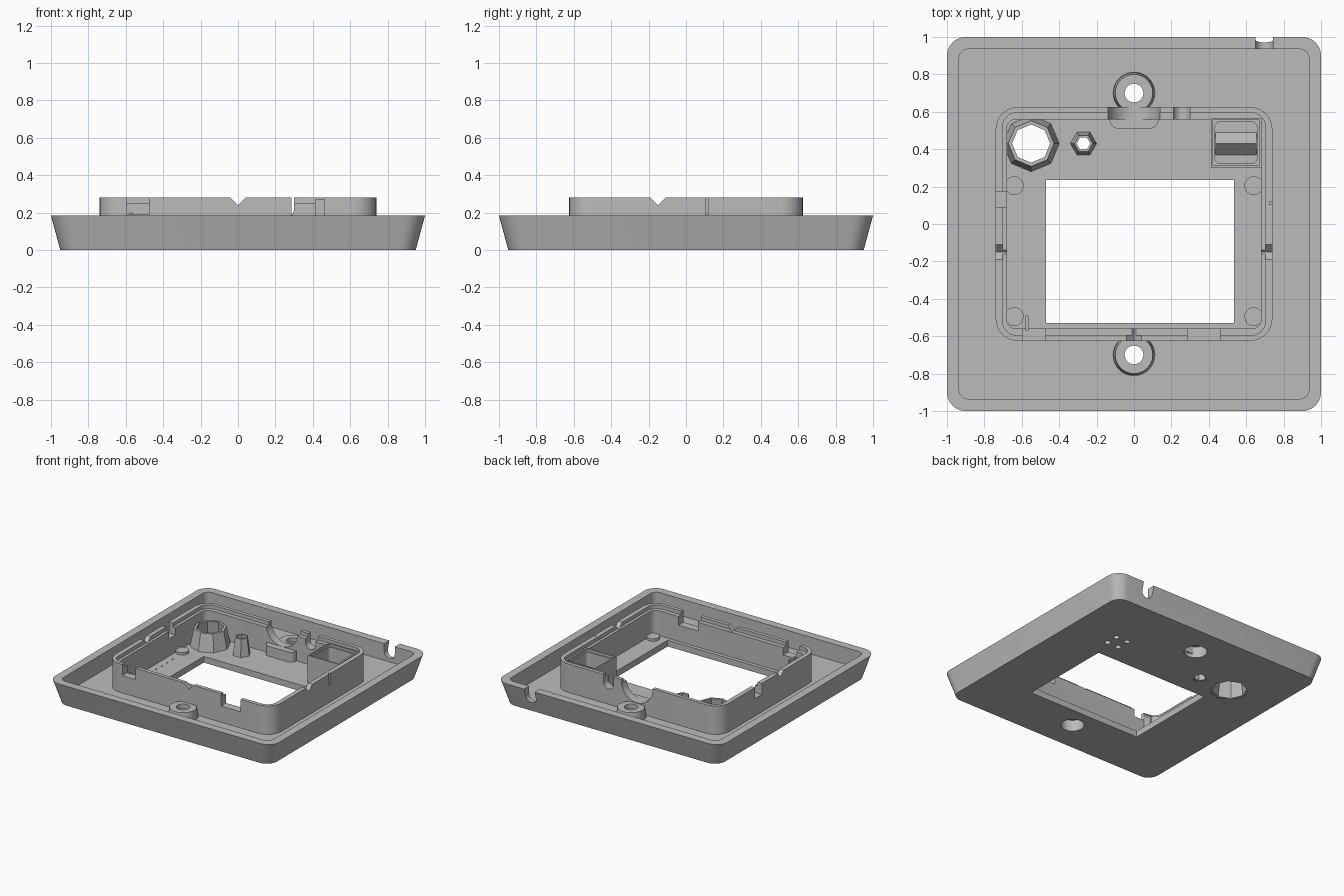
import bpy, bmesh, math
from mathutils import Matrix

if "Cube" in bpy.data.objects:
    bpy.data.objects.remove(bpy.data.objects["Cube"], do_unlink=True)

grey = bpy.data.materials.new("matte_grey")
grey.use_nodes = True
colour = (0.5, 0.5, 0.5, 1)
grey.diffuse_color = colour
grey.node_tree.nodes["Principled BSDF"].inputs["Base Color"].default_value = colour


def finish(name, bm):
    bmesh.ops.recalc_face_normals(bm, faces=bm.faces[:])
    mesh = bpy.data.meshes.new(name)
    bm.to_mesh(mesh)
    bm.free()
    mesh.materials.append(grey)
    ob = bpy.data.objects.new(name, mesh)
    bpy.context.collection.objects.link(ob)
    return ob


def outline(hx, hy, r, steps=8):
    """Rounded rectangle, counter-clockwise."""
    pts = []
    for q, (sx, sy) in enumerate([(1, 1), (-1, 1), (-1, -1), (1, -1)]):
        for i in range(steps + 1):
            a = math.pi / 2 * (q + i / steps)
            pts.append((sx * (hx - r) + r * math.cos(a), sy * (hy - r) + r * math.sin(a)))
    return pts


def slab(name, sections, x=0, y=0):
    """Loft through rounded rectangles given as (half x, half y, radius, z)."""
    bm = bmesh.new()
    rings = [[bm.verts.new((x + px, y + py, z)) for px, py in outline(hx, hy, r)]
             for hx, hy, r, z in sections]
    n = len(rings[0])
    for a, b in zip(rings, rings[1:]):
        for i in range(n):
            bm.faces.new((a[i], a[(i + 1) % n], b[(i + 1) % n], b[i]))
    bm.faces.new(rings[0])
    bm.faces.new(rings[-1])
    return finish(name, bm)


def box(name, x0, x1, y0, y1, z0, z1):
    bm = bmesh.new()
    bmesh.ops.create_cube(bm, size=1)
    for v in bm.verts:
        v.co = ((x0 + x1) / 2 + v.co.x * (x1 - x0),
                (y0 + y1) / 2 + v.co.y * (y1 - y0),
                (z0 + z1) / 2 + v.co.z * (z1 - z0))
    return finish(name, bm)


def rod(name, loc, r, length, axis="Z", sides=32):
    bm = bmesh.new()
    bmesh.ops.create_cone(bm, cap_ends=True, segments=sides, radius1=r, radius2=r, depth=length)
    turn = {"X": ("Y", 90), "Y": ("X", 90), "Z": ("Z", 0)}[axis]
    bm.transform(Matrix.Translation(loc) @ Matrix.Rotation(math.radians(turn[1]), 4, turn[0]))
    return finish(name, bm)


def lathe(name, x, y, profile, sides):
    """Revolve a closed (radius, z) profile into a hollow post."""
    bm = bmesh.new()
    rings = []
    for i in range(sides):
        a = math.tau * i / sides
        rings.append([bm.verts.new((x + r * math.cos(a), y + r * math.sin(a), z)) for r, z in profile])
    m = len(profile)
    for i in range(sides):
        a, b = rings[i], rings[(i + 1) % sides]
        for j in range(m):
            bm.faces.new((a[j], b[j], b[(j + 1) % m], a[(j + 1) % m]))
    return finish(name, bm)


def cut(target, *cutters):
    for c in cutters:
        mod = target.modifiers.new("cut", "BOOLEAN")
        mod.operation, mod.solver, mod.object = "DIFFERENCE", "EXACT", c
        bpy.context.view_layer.objects.active = target
        bpy.ops.object.modifier_apply(modifier=mod.name)
        bpy.data.objects.remove(c, do_unlink=True)


FLOOR, RIM, TOP = 0.05, 0.185, 0.28
smooth = []

# Face plate: flared tray with a raised rim and a display window
tray = slab("face_plate", [(0.95, 0.95, 0.09, 0), (1, 1, 0.1, RIM)])
cut(tray,
    slab("c", [(0.935, 0.935, 0.05, FLOOR), (0.935, 0.935, 0.05, 0.3)]),
    box("c", -0.47, 0.535, -0.53, 0.235, -0.1, 0.15),
    rod("c", (0.697, 0.97, 0.125), 0.047, 0.2, "Y"),
    box("c", 0.65, 0.744, 0.9, 1.1, 0.125, 0.3),
    rod("c", (0, 0.7, 0), 0.1, 0.3),
    rod("c", (0, -0.7, 0), 0.1, 0.3),
    rod("c", (-0.55, 0.43, 0), 0.14, 0.3),
    rod("c", (-0.27, 0.43, 0), 0.055, 0.3))
# Four small sensor ports in the underside
for sx in (-1, 1):
    for sy in (-1, 1):
        cut(tray, rod("c", (0.53 + sx * 0.05, 0.44 + sy * 0.05, 0), 0.022, 0.3, sides=16))
smooth.append(tray)

# Housing wall with a stepped inner lip
wall = slab("housing_wall", [(0.74, 0.625, 0.12, 0.03), (0.74, 0.625, 0.12, TOP)])
cut(wall,
    slab("c", [(0.68, 0.56, 0.05, -0.1), (0.68, 0.56, 0.05, 0.4)]),
    slab("c", [(0.703, 0.595, 0.075, 0.25), (0.703, 0.595, 0.075, 0.4)]),
    # V notches at the sides and front
    rod("c", (-0.71, -0.15, TOP), 0.04, 0.2, "X", 4),
    rod("c", (0.71, -0.15, TOP), 0.04, 0.2, "X", 4),
    rod("c", (0, -0.6, TOP), 0.04, 0.2, "Y", 4),
    # cable and latch slots
    box("c", -0.595, -0.475, -0.7, -0.5, 0.19, 0.4),
    box("c", 0.285, 0.46, -0.7, -0.5, 0.18, 0.4),
    box("c", -0.8, -0.6, 0.09, 0.175, 0.19, 0.4),
    box("c", 0.725, 0.8, 0.105, 0.12, 0.19, 0.4),
    rod("c", (0.255, 0.6, 0.22), 0.045, 0.2, "Y"),
    box("c", 0.21, 0.3, 0.5, 0.7, 0.22, 0.4),
    # wide scoop beside the rear screw
    rod("c", (0, 0.6, 0.27), 0.14, 0.2, "Y"),
    box("c", -0.14, 0.14, 0.5, 0.7, 0.27, 0.4))
smooth.append(wall)

# Rounded shelf under the scoop
shelf = slab("scoop_shelf", [(0.13, 0.055, 0.045, 0.03), (0.13, 0.055, 0.045, 0.13)], 0, 0.565)
cut(shelf, rod("c", (0, 0.7, 0.05), 0.1, 0.4))
smooth.append(shelf)

# Screw bosses, counterbored from below
for label, y in (("rear", 0.7), ("front", -0.7)):
    smooth.append(lathe(label + "_screw_boss", 0, y,
                        [(0.1, 0), (0.113, 0.04), (0.1, 0.125), (0.05, 0.125),
                         (0.05, 0.09), (0.085, 0.09), (0.085, 0)], 40))

# Faceted funnels behind the face openings
lathe("large_funnel", -0.55, 0.43,
      [(0.15, 0.003), (0.15, 0.05), (0.122, 0.19), (0.102, 0.19), (0.128, 0.003)], 8)
lathe("small_funnel", -0.27, 0.43,
      [(0.07, 0.003), (0.07, 0.05), (0.05, 0.19), (0.037, 0.19), (0.045, 0.003)], 6)

# Sensor box with a ridged insert
sensor = box("sensor_box", 0.412, 0.685, 0.3, 0.565, 0.03, 0.27)
cut(sensor, slab("c", [(0.112, 0.112, 0.03, 0.13), (0.112, 0.112, 0.03, 0.4)], 0.545, 0.435),
    box("c", 0.423, 0.669, 0.312, 0.557, 0.25, 0.4),
    box("c", 0.46, 0.63, 0.37, 0.5, -0.1, 0.09))
ridge = rod("sensor_ridge", (0.545, 0.43, 0.13), 0.06, 0.22, "X", 4)

# Low corner pads inside the housing
for x in (-0.64, 0.64):
    for y in (-0.495, 0.205):
        smooth.append(rod("corner_pad", (x, y, 0.055), 0.05, 0.03))

# Row of tiny locating pips
for i in range(7):
    rod("locating_pip", (-0.625, -0.36 + i * 0.07, FLOOR), 0.006, 0.01, sides=8)

# Small rib in the front corner
box("corner_rib", -0.58, -0.565, -0.57, -0.49, 0.04, 0.2)

for ob in smooth:
    bpy.ops.object.select_all(action="DESELECT")
    ob.select_set(True)
    bpy.context.view_layer.objects.active = ob
    bpy.ops.object.shade_smooth_by_angle(angle=math.radians(30))
